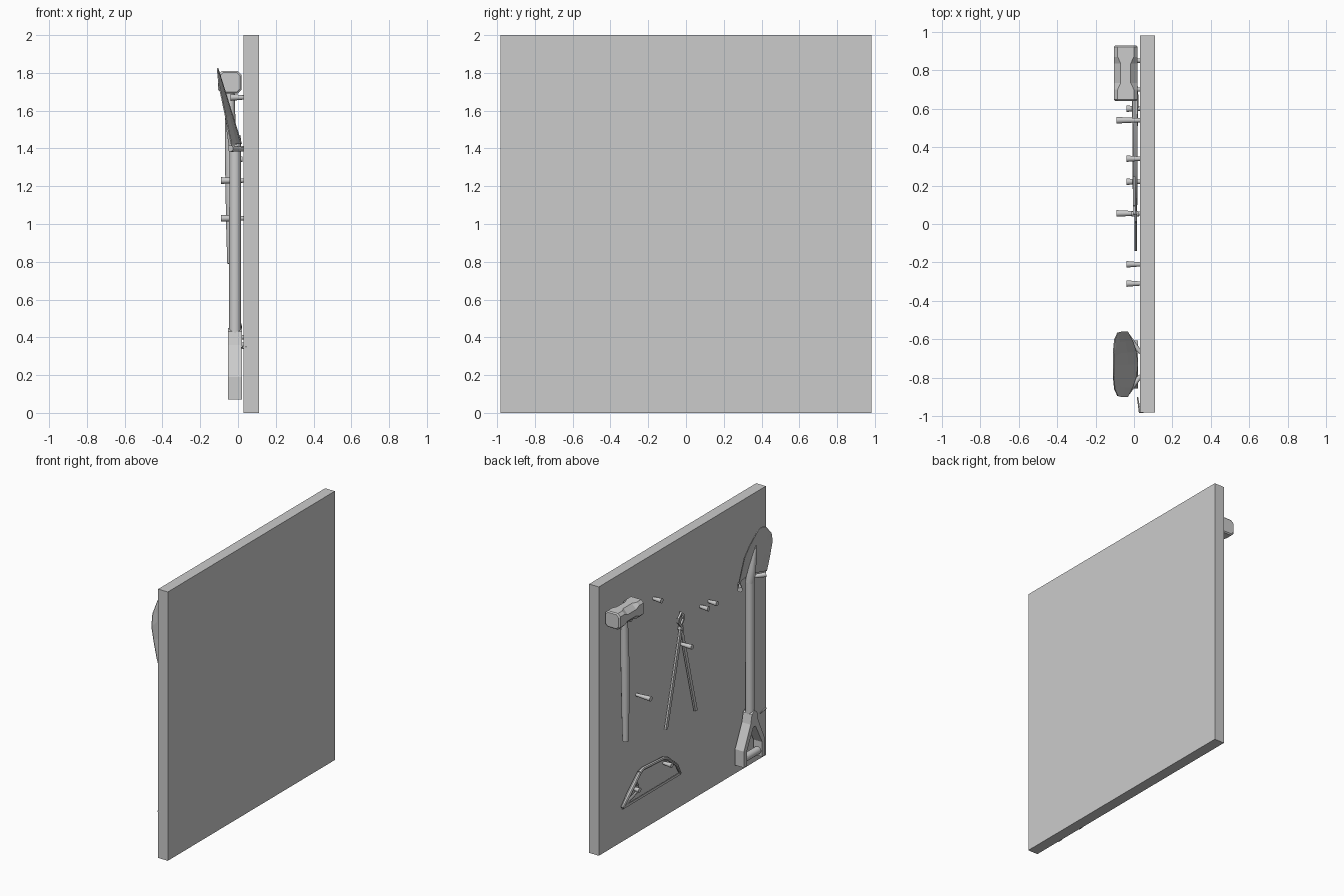
import bpy, bmesh, math
from mathutils import Vector

cube = bpy.data.objects.get("Cube")
if cube:
    bpy.data.objects.remove(cube, do_unlink=True)

grey = bpy.data.materials.new("plain grey")
grey.use_nodes = True
grey.diffuse_color = (0.6, 0.6, 0.6, 1)
grey.node_tree.nodes["Principled BSDF"].inputs["Base Color"].default_value = (0.6, 0.6, 0.6, 1)


def finish(name, bm, smooth=False):
    bmesh.ops.recalc_face_normals(bm, faces=bm.faces)
    mesh = bpy.data.meshes.new(name)
    bm.to_mesh(mesh)
    bm.free()
    mesh.materials.append(grey)
    obj = bpy.data.objects.new(name, mesh)
    bpy.context.collection.objects.link(obj)
    if smooth:
        bpy.ops.object.select_all(action='DESELECT')
        obj.select_set(True)
        bpy.context.view_layer.objects.active = obj
        bpy.ops.object.shade_smooth_by_angle(angle=math.radians(40))
    return obj


def loft(name, rings, smooth=False):
    """Skin a row of equal-sized vertex rings and cap both ends."""
    bm = bmesh.new()
    rows = [[bm.verts.new(p) for p in ring] for ring in rings]
    n = len(rows[0])
    for a, b in zip(rows, rows[1:]):
        for i in range(n):
            j = (i + 1) % n
            bm.faces.new((a[i], a[j], b[j], b[i]))
    bm.faces.new(rows[0])
    bm.faces.new(rows[-1])
    return finish(name, bm, smooth)


def rod(name, path, radii, sides=10):
    """Round bar through a path, with one radius for each point."""
    pts = [Vector(p) for p in path]
    rings = []
    for i, p in enumerate(pts):
        before = (p - pts[i - 1]).normalized() if i else Vector()
        after = (pts[i + 1] - p).normalized() if i < len(pts) - 1 else Vector()
        d = (before + after).normalized()
        u = d.cross(Vector((0, 1, 0) if abs(d.x) > 0.5 else (1, 0, 0))).normalized()
        v = d.cross(u)
        turn = [2 * math.pi * k / sides for k in range(sides)]
        rings.append([p + radii[i] * (u * math.cos(t) + v * math.sin(t)) for t in turn])
    return loft(name, rings, True)


def plate(name, outline, x0, x1):
    """Extrude a (y, z) outline between two x positions."""
    return loft(name, [[(x, y, z) for y, z in outline] for x in (x0, x1)])


# Board
plate("board", [(-0.982, 0), (0.982, 0), (0.982, 2), (-0.982, 2)], 0.03, 0.11)

# Pegs, a little thicker at the tip
PEGS = [(0.54, 1.03, -0.09), (0.055, 1.23, -0.09), (0.34, 1.67, -0.04),
        (-0.21, 1.40, -0.04), (-0.31, 1.40, -0.04), (0.22, 0.40, -0.04),
        (0.60, 0.36, -0.04), (0.85, 1.67, -0.04), (0.70, 1.67, -0.04)]
for y, z, tip in PEGS:
    rod("peg", [(0.035, y, z), (tip, y, z)], [0.011, 0.018])

# Splayed pegs under the shovel blade
for s in (-1, 1):
    rod("shovel_peg", [(0.035, -0.73 + s * 0.06, 1.395), (-0.04, -0.73 + s * 0.15, 1.40)],
        [0.011, 0.018])

# Spike by the board edge
rod("edge_spike", [(0.018, -0.90, 0.345), (0.03, -0.978, 0.347), (0.11, -0.978, 0.345)],
    [0.004, 0.008, 0.002], 6)


# Sledgehammer head: square bar whose corner cuts widen in the middle
def head_ring(y, hx, hz, cut):
    corner = [(hx, hz - cut), (hx - cut, hz)]
    quarter = corner + [(-x, z) for x, z in reversed(corner)]
    ring = quarter + [(-x, -z) for x, z in quarter]
    return [(-0.043 + x, y, 1.75 + z) for x, z in ring]


stations = [(0.145, 0.054, 0.052, 0.018), (0.137, 0.062, 0.06, 0.02),
            (0.085, 0.062, 0.06, 0.02), (0.05, 0.062, 0.06, 0.036)]
loft("hammer_head", [head_ring(0.785 - y, a, b, c) for y, a, b, c in stations]
     + [head_ring(0.785 + y, a, b, c) for y, a, b, c in reversed(stations)])
rod("hammer_handle", [(-0.035, 0.76, 0.79), (-0.037, 0.765, 1.0), (-0.04, 0.775, 1.4),
                      (-0.042, 0.785, 1.72)], [0.022, 0.026, 0.03, 0.024], 12)

# Tongs: two legs, two jaw halves, pivot
PIVOT = Vector((0.053, 1.343))
for s, x in ((1, 0.0), (-1, 0.008)):
    foot = (PIVOT.y - 0.68)
    plate("tongs_leg", [(PIVOT.x - 0.014, PIVOT.y + 0.02), (PIVOT.x + 0.014, PIVOT.y + 0.02),
                        (PIVOT.x + s * 0.18 + 0.013, foot), (PIVOT.x + s * 0.18 - 0.013, foot)],
          x - 0.006, x + 0.008)
    jaw = [(0, 0), (0.045, 0.06), (0.04, 0.09), (0, 0.125), (0, 0.11), (0.024, 0.085),
           (0.028, 0.06), (-0.012, 0.01)]
    plate("tongs_jaw", [(PIVOT.x + s * y, PIVOT.y + z) for y, z in jaw], x - 0.006, x + 0.008)
rod("tongs_pivot", [(0.025, PIVOT.x, PIVOT.y), (-0.012, PIVOT.x, PIVOT.y)], [0.014, 0.014])

# Bow saw: frame, grip, guard and blade
SX = 0.006
rod("saw_frame", [(SX, y, z) for y, z in [(0.54, 0.455), (0.50, 0.47), (0.26, 0.455),
                                         (0.21, 0.435), (0.10, 0.345), (0.06, 0.27)]],
    [0.015, 0.013, 0.013, 0.013, 0.011, 0.009], 8)
rod("saw_grip", [(SX, 0.74, 0.272), (SX, 0.66, 0.345), (SX, 0.54, 0.455)],
    [0.012, 0.017, 0.015], 8)
rod("saw_guard", [(SX, 0.73, 0.275), (SX, 0.57, 0.325), (SX, 0.56, 0.37), (SX, 0.59, 0.41)],
    [0.01, 0.011, 0.011, 0.01], 8)
plate("saw_blade", [(0.74, 0.258), (0.74, 0.276), (0.055, 0.276), (0.055, 0.258)],
      SX - 0.003, SX + 0.003)

# Shovel shaft and socket
CY, CX = -0.73, -0.015
rod("shovel_shaft", [(CX, CY, 0.40), (CX, CY, 1.42)], [0.032, 0.031], 12)
rod("shovel_socket", [(CX, CY, 1.40), (-0.035, CY, 1.5), (-0.066, CY, 1.68)],
    [0.032, 0.026, 0.004], 12)

# Shovel grip: two mirrored arms with a crossbar
arm = [(0, 0.45), (0.03, 0.43), (0.045, 0.36), (0.125, 0.19), (0.125, 0.07), (0.09, 0.07),
       (0.09, 0.18), (0.012, 0.33), (0, 0.33)]
for s in (-1, 1):
    plate("shovel_grip_arm", [(CY + s * y, z) for y, z in arm], -0.053, 0.02)
rod("shovel_grip_bar", [(CX, CY - 0.11, 0.11), (CX, CY + 0.11, 0.11)], [0.028, 0.028], 12)

# Shovel blade: dished sheet leaning away from the board
ROWS = [(0.0, 0.17, 0.0), (0.4, 0.17, 0.0), (0.68, 0.165, 0.0), (0.9, 0.13, 0.0),
        (1.0, 0.06, 0.035)]
ACROSS = [-1, -0.7, -0.35, 0, 0.35, 0.7, 1]
bm = bmesh.new()
grid = []
for t, width, lift in ROWS:
    center = Vector((0.018 - 0.125 * t, 0, 1.425 + 0.40 * t))
    side = Vector((-0.035 - 0.073 * t, 0, 1.42 + 0.35 * t + lift))
    grid.append([bm.verts.new(center.lerp(side, u * u) + Vector((0, CY + u * width, 0)))
                 for u in ACROSS])
for low, high in zip(grid, grid[1:]):
    for i in range(len(ACROSS) - 1):
        bm.faces.new((low[i], low[i + 1], high[i + 1], high[i]))
blade = finish("shovel_blade", bm)
sheet = blade.modifiers.new("thickness", 'SOLIDIFY')
sheet.thickness = 0.006
sheet.offset = 0
